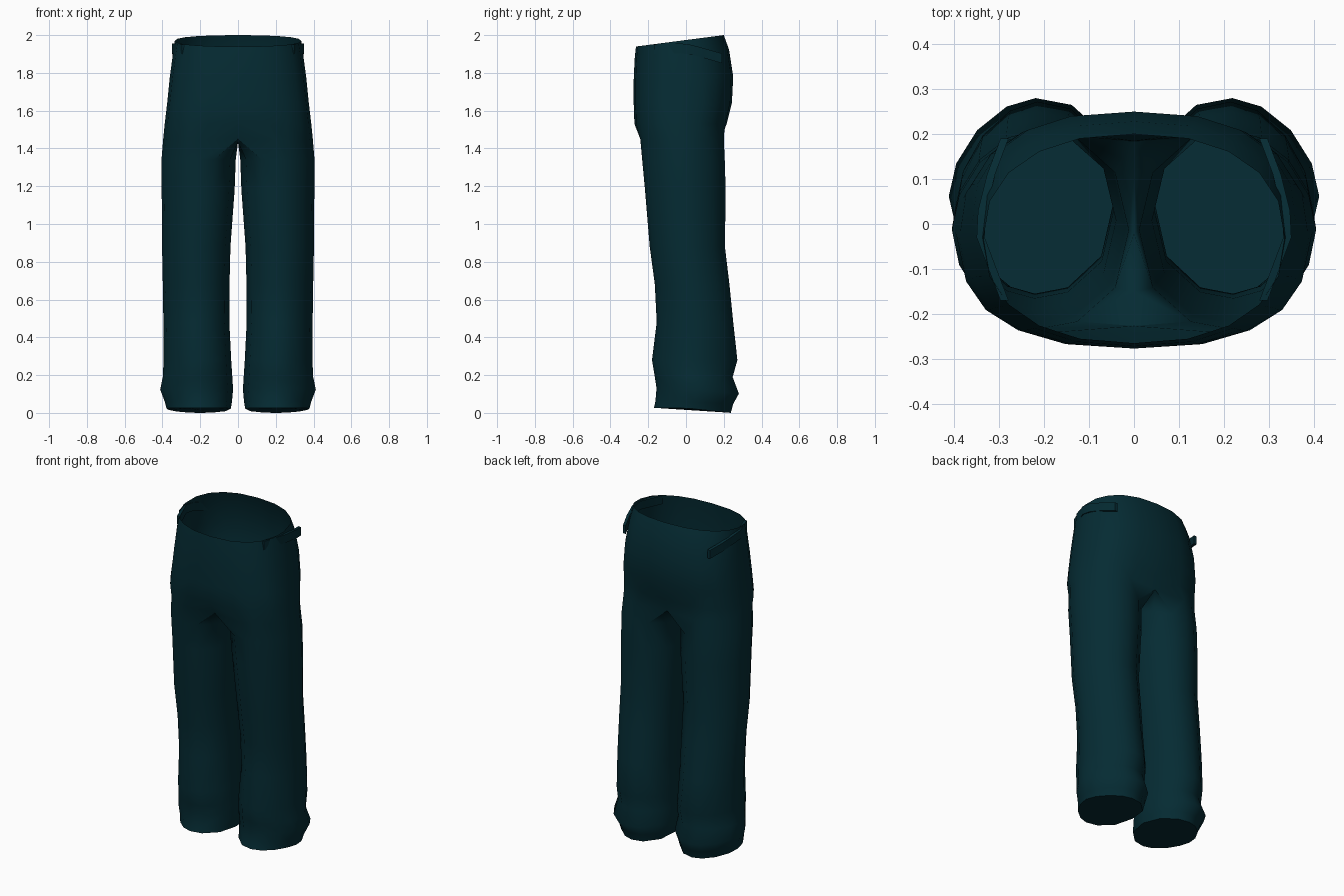
import bpy, bmesh
from math import sin, cos, radians, copysign
from mathutils import Vector

if "Cube" in bpy.data.objects:
    bpy.data.objects.remove(bpy.data.objects["Cube"])

COLOR = (0.0015, 0.024, 0.033, 1)
cloth = bpy.data.materials.new("dark teal cloth")
cloth.use_nodes = True
cloth.diffuse_color = COLOR
cloth.node_tree.nodes["Principled BSDF"].inputs["Base Color"].default_value = COLOR

ARC = 11     # points from front centre round to back centre
INNER = 3    # extra points on the inside of each leg


def spow(v, e):
    return copysign(abs(v) ** (2 / e), v)


def oval(angles, x_in, x_out, y_front, y_back, z, e_out, e_in):
    """Rounded cross-section, squarer where the exponent is higher."""
    cx, rx = (x_in + x_out) / 2, (x_out - x_in) / 2
    cy, ry = (y_front + y_back) / 2, (y_back - y_front) / 2
    pts = []
    for a in angles:
        c, s = cos(radians(a)), sin(radians(a))
        e = e_out if c > 0 else e_in
        pts.append(Vector((cx + rx * spow(c, e), cy + ry * spow(s, e), z)))
    return pts


def finish(name, bm):
    mesh = bpy.data.meshes.new(name)
    bm.to_mesh(mesh)
    bm.free()
    mesh.materials.append(cloth)
    obj = bpy.data.objects.new(name, mesh)
    bpy.context.collection.objects.link(obj)
    bpy.ops.object.select_all(action="DESELECT")
    obj.select_set(True)
    bpy.context.view_layer.objects.active = obj
    bpy.ops.object.shade_smooth_by_angle(angle=radians(50))
    mirror = obj.modifiers.new("Mirror", "MIRROR")
    mirror.use_clip = True
    mirror.merge_threshold = 0.0005


def bridge(bm, upper, lower, closed):
    n = len(upper) if closed else ARC - 1
    for i in range(n):
        j = (i + 1) % len(upper)
        bm.faces.new((upper[i], lower[i], lower[j], upper[j]))


# Hips: half rings, (height, tilt, half width, front, back, squareness)
hips = [(1.974, 0.13, 0.335, -0.265, 0.20, 2.3),
        (1.90, 0.10, 0.345, -0.272, 0.228, 2.4),
        (1.77, 0.04, 0.362, -0.277, 0.25, 2.5),
        (1.64, 0.0, 0.375, -0.277, 0.243, 2.6),
        (1.53, 0.0, 0.388, -0.273, 0.215, 2.6)]
# Legs: full rings, (height, back tilt, inside, outside, front, back, squareness)
legs = [(1.45, 0.0, 0.0, 0.396, -0.242, 0.20, 1.85),
        (1.34, 0.0, 0.012, 0.405, -0.232, 0.205, 1.85),
        (1.18, 0.0, 0.018, 0.404, -0.217, 0.21, 1.85),
        (0.88, 0.0, 0.040, 0.402, -0.192, 0.206, 1.85),
        (0.68, 0.0, 0.045, 0.398, -0.165, 0.23, 1.8),
        (0.48, 0.0, 0.046, 0.395, -0.155, 0.25, 1.8),
        (0.28, 0.0, 0.036, 0.394, -0.180, 0.272, 1.75),
        (0.19, 0.0, 0.030, 0.398, -0.165, 0.247, 1.75),
        (0.13, -0.1, 0.026, 0.412, -0.156, 0.28, 1.75),
        (0.06, -0.05, 0.032, 0.387, -0.162, 0.25, 1.75),
        (0.026, -0.11, 0.038, 0.378, -0.170, 0.237, 1.75)]

half_turn = [-90 + 180 * i / (ARC - 1) for i in range(ARC)]
full_turn = [-112.5 + 225 * i / (ARC - 1) for i in range(ARC)]
full_turn += [112.5 + 135 * (i + 1) / (INNER + 1) for i in range(INNER)]

bm = bmesh.new()
previous = None
for z, tilt, w, front, back, square in hips:
    pts = oval(half_turn, -w, w, front, back, z, square, square)
    pts[0].x = pts[-1].x = 0
    for p in pts:
        p.z += tilt * p.y
    ring = [bm.verts.new(p) for p in pts]
    if previous:
        bridge(bm, previous, ring, False)
    previous = ring

for k, (z, tilt, x_in, x_out, front, back, square) in enumerate(legs):
    pts = oval(full_turn, x_in, x_out, front, back, z, square, 2.2)
    for p in pts:
        p.z += tilt * max(p.y, 0)
    if k == 0:
        # crotch seam lies on the centre line
        for i in [0, *range(ARC - 1, ARC + INNER)]:
            pts[i].x = 0
            pts[i].z = 1.435 if i >= ARC else 1.45
    ring = [bm.verts.new(p) for p in pts]
    bridge(bm, previous, ring, k > 0)
    previous = ring
bm.faces.new(previous[::-1])      # closed hem
finish("trousers", bm)

# Waist straps: a thin bar hugging the side and standing off at the back
path = [(0.285, -0.17, 1.925), (0.338, -0.03, 1.93), (0.335, 0.03, 1.922),
        (0.315, 0.11, 1.9), (0.285, 0.19, 1.877)]
bm = bmesh.new()
previous = None
for x, y, z in path:
    half = 0.026
    ring = [bm.verts.new((x + dx, y, z + dz)) for dx, dz in
            ((-0.006, half), (0.012, half), (0.012, -half), (-0.006, -half))]
    if previous:
        bridge(bm, previous, ring, True)
    else:
        bm.faces.new(ring)
    previous = ring
bm.faces.new(previous[::-1])
bmesh.ops.recalc_face_normals(bm, faces=bm.faces[:])
finish("waist_strap", bm)
